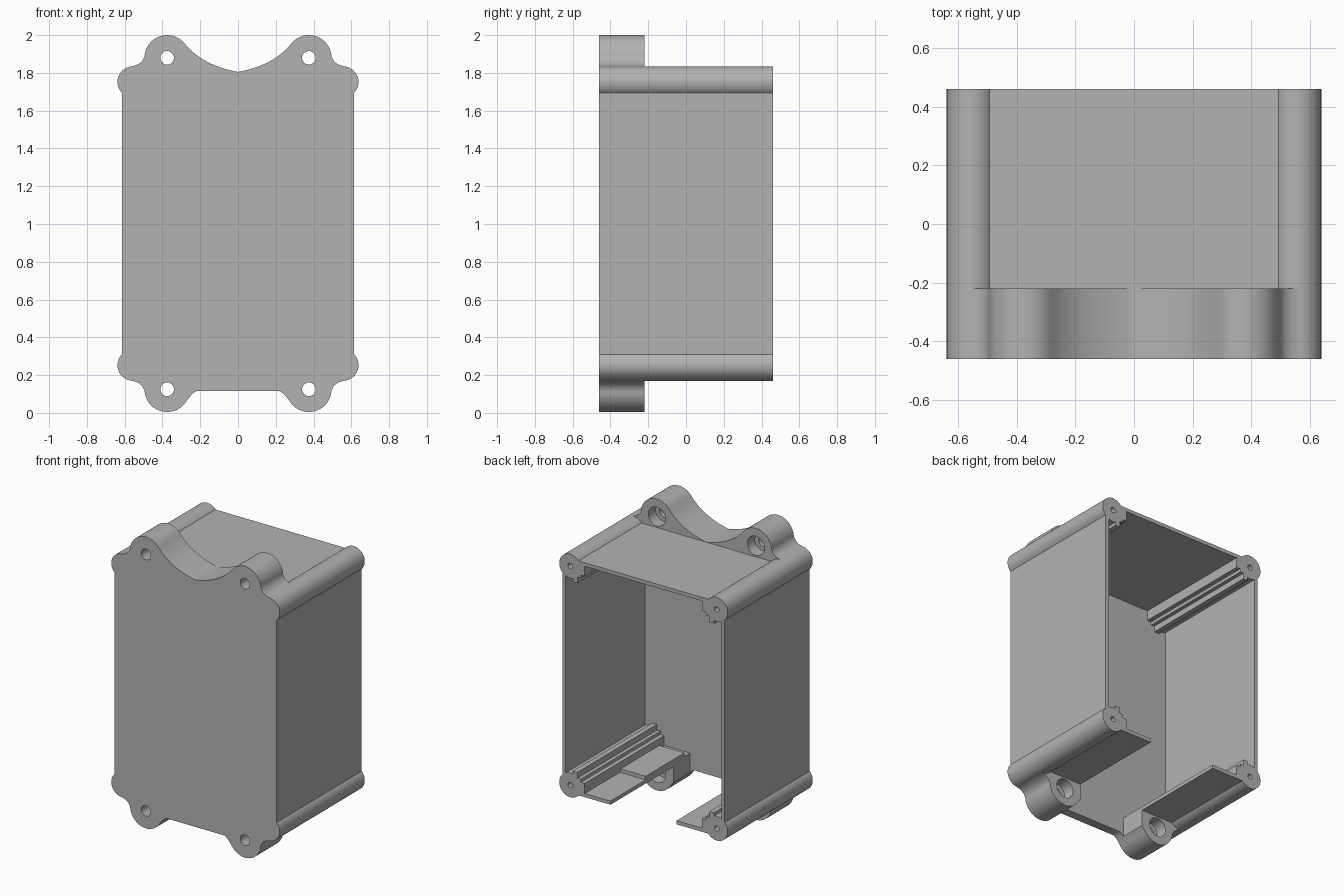
import bpy, bmesh, math

if "Cube" in bpy.data.objects:
    bpy.data.objects.remove(bpy.data.objects["Cube"])

FRONT, BACK, FLANGE, PLATE = -0.46, 0.46, -0.22, -0.40
MID = 1.0025                      # height of the mirror plane
BOSS_X, BOSS_Z, BOSS_R = 0.555, 1.752, 0.083
LUG_X, LUG_Z, LUG_R = 0.375, 1.88, 0.12

grey = bpy.data.materials.new("plain grey")
grey.use_nodes = True
colour = (0.45, 0.45, 0.45, 1)
grey.diffuse_color = colour
grey.node_tree.nodes["Principled BSDF"].inputs["Base Color"].default_value = colour


def prism(name, outline, y0, y1):
    """Extrude an (x, z) outline along y."""
    bm = bmesh.new()
    face = bm.faces.new([bm.verts.new((x, y0, z)) for x, z in outline])
    new = bmesh.ops.extrude_face_region(bm, geom=[face])["geom"]
    bmesh.ops.translate(bm, vec=(0, y1 - y0, 0),
                        verts=[v for v in new if isinstance(v, bmesh.types.BMVert)])
    bmesh.ops.recalc_face_normals(bm, faces=bm.faces)
    mesh = bpy.data.meshes.new(name)
    bm.to_mesh(mesh)
    bm.free()
    mesh.materials.append(grey)
    obj = bpy.data.objects.new(name, mesh)
    bpy.context.collection.objects.link(obj)
    return obj


def box(name, x0, x1, z0, z1, y0, y1):
    return prism(name, [(x0, z0), (x1, z0), (x1, z1), (x0, z1)], y0, y1)


def arc(cx, cz, r, a0, a1, n):
    return [(cx + r * math.cos(math.radians(a0 + (a1 - a0) * i / n)),
             cz + r * math.sin(math.radians(a0 + (a1 - a0) * i / n))) for i in range(n + 1)]


def rod(name, cx, cz, r, y0, y1, n=40):
    return prism(name, arc(cx, cz, r, 0, 360, n)[:-1], y0, y1)


def combine(target, other, operation):
    mod = target.modifiers.new(operation, 'BOOLEAN')
    mod.operation, mod.object, mod.solver = operation, other, 'EXACT'
    bpy.context.view_layer.objects.active = target
    bpy.ops.object.modifier_apply(modifier=mod.name)
    bpy.data.objects.remove(other)


def corners():
    """Signs of x and z for the four corners."""
    return [(sx, sz) for sx in (-1, 1) for sz in (-1, 1)]


def up(z, sz):
    return MID + sz * (z - MID)


def bezier(p, q, r, n=10):
    """Smooth concave run from p to r, pulled towards q."""
    return [tuple((1 - t) ** 2 * a + 2 * t * (1 - t) * b + t * t * c for a, b, c in zip(p, q, r))
            for t in (i / n for i in range(1, n + 1))]


# Front flange outline: right half, from the top dip round to the bottom edge
sweep = arc(LUG_X, LUG_Z, LUG_R, 142, 5, 24)
shoulder = bezier(sweep[-1], (0.505, 1.845), (0.565, 1.834))
dip = bezier(sweep[0], (0.19, 1.84), (0, 1.805), 16)
foot = bezier(sweep[0], (0.245, 1.9), (0.22, 2 * MID - 0.115), 6)
outer = sweep + shoulder + [(0.615, 1.74)]
half = dip[::-1] + outer + [(x, up(z, -1)) for x, z in (foot[::-1] + outer)[::-1]]
outline = half + [(-x, z) for x, z in half[:0:-1]]

# Shell
case = box("enclosure", -0.615, 0.615, 0.20, 1.805, FRONT, BACK)
combine(case, prism("flange", outline, FRONT, FLANGE), 'UNION')
combine(case, box("cavity", -0.59, 0.59, 0.225, 1.78, PLATE, 0.6), 'DIFFERENCE')

# Corner bosses with stepped inner rails
for sx, sz in corners():
    combine(case, rod("boss", sx * BOSS_X, up(BOSS_Z, sz), BOSS_R, FRONT, BACK), 'UNION')
    steps = [(0.445, 1.79), (0.445, 1.712), (0.475, 1.712), (0.475, 1.69),
             (0.50, 1.69), (0.50, 1.65), (0.535, 1.65), (0.535, 1.675), (0.60, 1.70), (0.60, 1.79)]
    combine(case, prism("rail", [(sx * x, up(z, sz)) for x, z in steps], PLATE - 0.02, BACK), 'UNION')

# Floor opening, lug holes and boss screw holes
combine(case, box("gap", -0.25, 0.25, -0.1, 0.3, PLATE, 0.6), 'DIFFERENCE')
for sx, sz in corners():
    x, z = sx * LUG_X, up(LUG_Z, sz)
    combine(case, rod("lug_hole", x, z, 0.036, -0.6, -0.1, 24), 'DIFFERENCE')
    combine(case, rod("counterbore", x, z, 0.065, FLANGE - 0.08, -0.1, 32), 'DIFFERENCE')
    combine(case, rod("screw_hole", sx * BOSS_X, up(BOSS_Z, sz), 0.018, 0.2, 0.6, 16), 'DIFFERENCE')

# Raised pad on one half of the floor
pad = box("floor_pad", 0.25, 0.44, 0.22, 0.25, -0.34, 0.08)

bpy.ops.object.select_all(action='DESELECT')
case.select_set(True)
bpy.context.view_layer.objects.active = case
bpy.ops.object.shade_smooth_by_angle(angle=math.radians(30))
